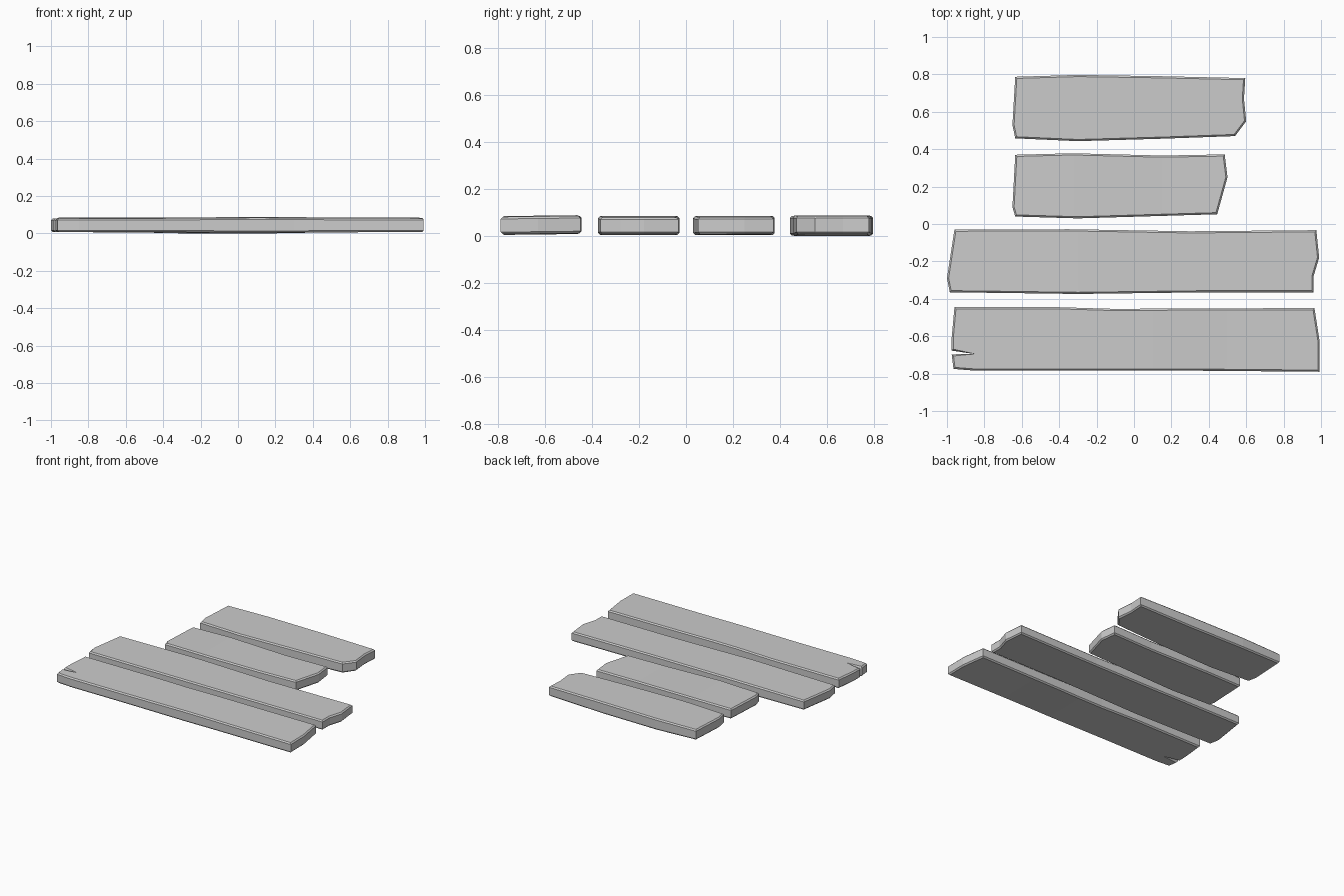
import bpy, bmesh
from mathutils import Vector

if "Cube" in bpy.data.objects:
    bpy.data.objects.remove(bpy.data.objects["Cube"])

CHAMFER = 0.009


def inset_ring(pts, d):
    """Shrink a clockwise outline by d, with limited corner stretch."""
    ring = []
    for i, p in enumerate(pts):
        a = (p - pts[i - 1]).normalized()
        b = (pts[(i + 1) % len(pts)] - p).normalized()
        na, nb = Vector((a.y, -a.x)), Vector((b.y, -b.x))
        m = na + nb
        if m.length < 0.3:
            ring.append(p + (a - b).normalized() * d)
        else:
            m.normalize()
            ring.append(p + m * d / max(m.dot(na), 0.6))
    return ring


def interp(x, table):
    """Piecewise linear lookup."""
    if x <= table[0][0]:
        return table[0][1]
    for (x0, v0), (x1, v1) in zip(table, table[1:]):
        if x <= x1:
            return v0 + (v1 - v0) * (x - x0) / (x1 - x0)
    return table[-1][1]


def plank(name, outline, z0, z1, swell, lift, tilt=0.0):
    """Chamfered board; swell thickens and lift bends it along x, tilt leans it across y."""
    pts = [Vector(p) for p in outline]
    small = inset_ring(pts, CHAMFER)
    levels = [(small, z0), (pts, z0 + CHAMFER), (pts, z1 - CHAMFER), (small, z1)]
    bm = bmesh.new()
    rings = [[bm.verts.new((p.x, p.y, z)) for p in ring] for ring, z in levels]
    n = len(pts)
    for lo, hi in zip(rings, rings[1:]):
        for i in range(n):
            j = (i + 1) % n
            bm.faces.new((lo[i], lo[j], hi[j], hi[i]))
    bm.faces.new(rings[0])
    bm.faces.new(rings[-1])
    # cuts where the board bends
    for x in {x for x, _ in swell[1:-1]} | {x for x, _ in lift[1:-1]}:
        bmesh.ops.bisect_plane(bm, geom=bm.verts[:] + bm.edges[:] + bm.faces[:],
                               plane_co=(x, 0, 0), plane_no=(1, 0, 0), dist=1e-5)
    mid_y = sum(p.y for p in pts) / n
    mid_z = (z0 + z1) / 2
    for v in bm.verts:
        side = 1 if v.co.z > mid_z else -1
        v.co.z += (side * interp(v.co.x, swell) + interp(v.co.x, lift)
                   + tilt * (v.co.y - mid_y))
    bmesh.ops.triangulate(bm, faces=[f for f in bm.faces if len(f.verts) > 4])
    bmesh.ops.recalc_face_normals(bm, faces=bm.faces[:])
    mesh = bpy.data.meshes.new(name)
    bm.to_mesh(mesh)
    bm.free()
    bpy.context.collection.objects.link(bpy.data.objects.new(name, mesh))


# long front board with a split in its left end
plank("front_split_plank",
      [(-.96, -.445), (-.4, -.445), (-.1, -.454), (.35, -.451), (.965, -.45), (.993, -.63),
       (.993, -.79), (.3, -.784), (-.85, -.784), (-.965, -.775), (-.975, -.697),
       (-.86, -.694), (-.975, -.677), (-.975, -.61)],
      .018, .092, [(-1, 0), (-.4, 0), (.1, .003), (.5, .001), (1, 0)],
      [(-1, 0), (1, 0)], .012)

# long second board
plank("second_long_plank",
      [(-.96, -.03), (-.35, -.028), (.3, -.039), (.975, -.033), (.99, -.18), (.96, -.28),
       (.96, -.365), (.4, -.365), (-.3, -.374), (-.985, -.365), (-1, -.29)],
      .017, .088, [(-1, 0), (-.3, .005), (.3, 0), (1, 0)],
      [(-1, 0), (1, 0)])

# short third board
plank("third_short_plank",
      [(-.635, .37), (-.33, .378), (.15, .366), (.485, .372), (.5, .25), (.445, .052),
       (-.3, .03), (-.635, .04), (-.65, .09)],
      .016, .09, [(-.65, 0), (-.32, .004), (.15, 0), (.5, 0)],
      [(-.65, 0), (-.32, 0), (.15, -.002), (.5, 0)])

# short back board
plank("back_short_plank",
      [(-.635, .787), (-.3, .797), (.15, .79), (.595, .78), (.588, .67), (.6, .55),
       (.54, .47), (.15, .456), (-.3, .443), (-.635, .458), (-.65, .53)],
      .014, .09, [(-.65, 0), (-.32, .004), (.15, .005), (.6, 0)],
      [(-.65, .003), (-.32, 0), (.15, 0), (.6, .003)])

# rest the lowest board exactly on the ground
boards = list(bpy.context.collection.objects)
low = min(v.co.z for o in boards for v in o.data.vertices)
for o in boards:
    for v in o.data.vertices:
        v.co.z -= low
